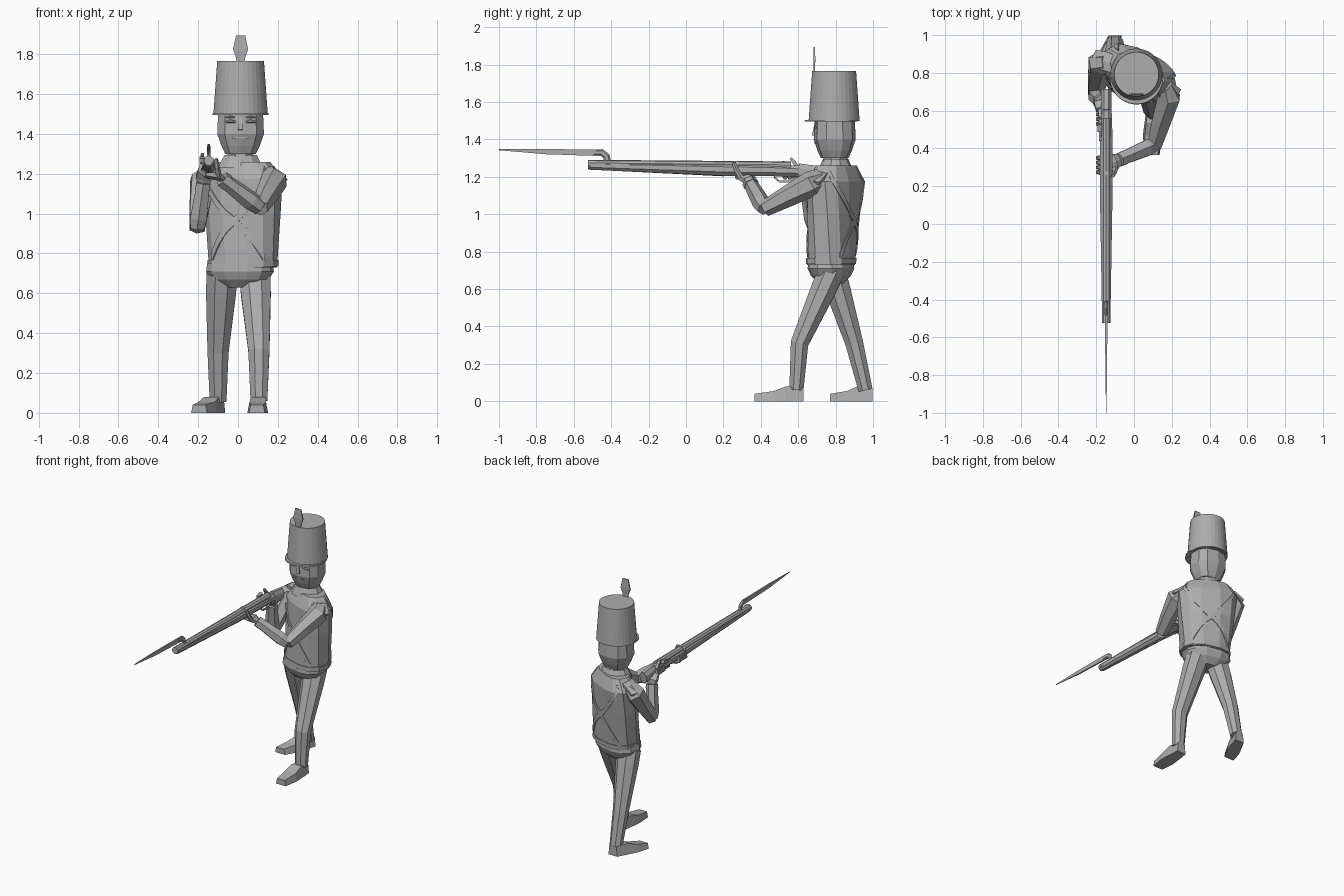
import bpy, bmesh, math
from mathutils import Vector

if "Cube" in bpy.data.objects:
    bpy.data.objects.remove(bpy.data.objects["Cube"])

shade = (.42, .42, .42, 1)
grey = bpy.data.materials.new("plain grey")
grey.use_nodes = True
grey.diffuse_color = shade
grey.node_tree.nodes["Principled BSDF"].inputs["Base Color"].default_value = shade


def skin(name, loops):
    """Bridge a list of point loops and close both ends."""
    bm = bmesh.new()
    rows = [[bm.verts.new(point) for point in loop] for loop in loops]
    for low, high in zip(rows, rows[1:]):
        for i in range(len(low)):
            bm.faces.new((low[i - 1], low[i], high[i], high[i - 1]))
    bm.faces.new(rows[0])
    bm.faces.new(rows[-1])
    bmesh.ops.recalc_face_normals(bm, faces=bm.faces)
    mesh = bpy.data.meshes.new(name)
    bm.to_mesh(mesh)
    bm.free()
    mesh.materials.append(grey)
    bpy.context.collection.objects.link(bpy.data.objects.new(name, mesh))


def corners(sides):
    return [(i + .5) * math.tau / sides for i in range(sides)]


def tube(name, points, radii, sides=6, flat=1):
    """Faceted bar along points; flat is its height divided by its width."""
    points = [Vector(point) for point in points]
    steep = abs((points[-1] - points[0]).normalized().z) > .7
    up = Vector((0, 1, 0)) if steep else Vector((0, 0, 1))
    grow = 1 / math.cos(math.pi / sides)
    loops = []
    for k, (point, radius) in enumerate(zip(points, radii)):
        along = points[min(k + 1, len(points) - 1)] - points[max(k - 1, 0)]
        across = along.cross(up).normalized()
        above = across.cross(along).normalized() * flat
        loops.append([point + (across * math.cos(a) + above * math.sin(a)) * radius * grow
                      for a in corners(sides)])
    skin(name, loops)


def oval(centre, width, depth, turn, angle, power=.8):
    """Point on a rounded rectangle that is turned about the upright axis."""
    c, s = math.cos(angle), math.sin(angle)
    u = math.copysign(abs(c) ** power, c) * width
    v = math.copysign(abs(s) ** power, s) * depth
    return Vector(centre) + Vector((u * math.cos(turn) - v * math.sin(turn),
                                    u * math.sin(turn) + v * math.cos(turn), 0))


def stack(name, x, y, levels, sides, ratio=1, turn=0, power=1):
    """Upright body from pairs of height and half width."""
    skin(name, [[oval((x, y, z), w, w * ratio, turn, a, power) for a in corners(sides)]
                for z, w in levels])


def coat_point(t, angle, grow=0):
    """Coat surface from waist (t = 0) to collar (t = 1); the left shoulder leads."""
    shrink = 1 - 2 * max(0, t - .84)
    width = (.17 + .045 * t) * shrink + grow
    return oval((.025, .775 + .03 * t, .73 + .53 * t), width, .12 * shrink + grow,
                -math.radians(15 + 15 * t), angle)


def coat_band(name, heights, grow=0):
    skin(name, [[coat_point(t, a, grow) for a in corners(12)] for t in heights])


# Coat, belt, collar and hips
coat_band("coat", (0, .1, .5, .84, 1))
coat_band("waist_belt", (.01, .07), .006)
body_x, body_y = .013, .8
stack("collar", body_x, body_y, [(1.23, .12), (1.295, .085)], 10, .8)
stack("hips", .01, .775, [(.63, .09), (.67, .145), (.71, .17), (.75, .165)], 12, .7, -.2, .8)

# Crossed straps laid on the coat, front and back
for label, facing in (("front", -90), ("back", 90)):
    for side, lean in (("left", 1), ("right", -1)):
        loops = []
        for k in range(15):
            angle = math.radians(facing + lean * (8 * k - 64))
            t = .92 - .06 * k
            low, high = max(t - .04, 0), t + .04
            loops.append([coat_point(low, angle, -.01), coat_point(high, angle, -.01),
                          coat_point(high, angle, .004), coat_point(low, angle, .004)])
        skin(f"{label}_{side}_strap", loops)

# Head and face
stack("neck", body_x, body_y, [(1.25, .07), (1.33, .07)], 8)
stack("head", body_x, body_y - .005, [(1.3, .08), (1.34, .1), (1.4, .122), (1.51, .117)],
      10, .92, power=.8)
face_y = .692
tube("nose", [(body_x, face_y, 1.48), (body_x, face_y - .006, 1.42)], (.006, .013), 4)
tube("mouth", [(body_x + dx, face_y, 1.38) for dx in (-.04, .04)], (.004, .004), 4)
for side, sign in (("left", 1), ("right", -1)):
    for part, z, size in (("eye", 1.465, .008), ("brow", 1.487, .005)):
        tube(f"{side}_{part}",
             [(body_x + sign * .05 + dx, face_y, z - abs(dx) / 5) for dx in (-.025, 0, .025)],
             (size / 2, size, size / 2))

# Tall hat with visor and plume
stack("hat", body_x, body_y - .008, [(1.5, .137), (1.765, .118)], 32)
stack("visor", body_x, body_y - .025, [(1.495, .142), (1.505, .14)], 32)
tube("plume", [(body_x, .686, z) for z in (1.74, 1.78, 1.825, 1.895)],
     (.02, .022, .038, .023), 4, .15)

# Legs and shoes: the left strides forward, the right braces behind
for side, x, knee_y, ankle_y, toe_x, length in (("left", .105, .607, .59, .095, .225),
                                                ("right", -.1, .9, .96, -.195, .19)):
    hip = Vector((x * .8, .78, .7))
    knee = Vector((x, knee_y, .31))
    ankle = Vector((x, ankle_y, .06))
    tube(f"{side}_leg", [hip, hip.lerp(knee, .25), knee, ankle], (.078, .075, .053, .042), 8, .9)
    toe = Vector((toe_x, ankle_y - length, 0))
    heel = Vector((x, ankle_y + .037, 0))
    loops = []
    for t, width, height in ((0, .036, .07), (.35, .046, .08), (.6, .052, .055), (1, .04, .04)):
        spot = heel.lerp(toe, t)
        loops.append([spot + Vector((sign * width * inset, 0, z))
                      for sign, z, inset in ((-1, 0, 1), (1, 0, 1), (1, height, .8), (-1, height, .8))])
    skin(f"{side}_shoe", loops)


# Arms: wing, upper arm, forearm, cuff and palm between three joints
def arm(side, shoulder, elbow, hand, reach):
    shoulder, elbow, hand = Vector(shoulder), Vector(elbow), Vector(hand)
    root = Vector((body_x, body_y, 1.25))
    cap = shoulder + Vector((0, 0, .025))
    tube(f"{side}_wing", [root.lerp(cap, .5), root.lerp(cap, .9), root.lerp(shoulder, 1.2)],
         (.045, .05, .04), flat=.3)
    tube(f"{side}_upper_arm",
         [shoulder.lerp(root, .2), shoulder.lerp(elbow, .1), shoulder.lerp(elbow, .55), elbow],
         (.045, .06, .05, .038))
    tube(f"{side}_forearm", [elbow, elbow.lerp(hand, .2), elbow.lerp(hand, .9)], (.034, .042, .032))
    tube(f"{side}_cuff", [elbow.lerp(hand, .78), elbow.lerp(hand, .9)], (.037, .035))
    tube(f"{side}_palm", [elbow.lerp(hand, .88), hand, hand + Vector(reach)],
         (.025, .042, .03), flat=.5)


arm("left", (.19, .7, 1.18), (.11, .42, 1.03), (-.1, .33, 1.19), (-.07, -.02, .01))
arm("right", (-.175, .87, 1.19), (-.205, .69, .925), (-.17, .64, 1.18), (0, -.04, .04))

gun_x, gun_z = -.147, 1.25


def on_gun(y, rise, aside=0):
    return Vector((gun_x + aside, y, gun_z + rise))


# Fingers curl up the far side of the gun, the thumb up the near side
for side, start in (("left", .275), ("right", .53)):
    for k in range(4):
        y = start + k / 40
        tube(f"{side}_finger_{k + 1}",
             [on_gun(y, -.055, -.015), on_gun(y, -.035, -.043), on_gun(y, 0, -.035)],
             (.011, .011, .009), 5)
tube("left_thumb", [on_gun(.3, -.06, .05), on_gun(.27, -.015, .042), on_gun(.255, .025, .037)],
     (.013, .011, .008), 5)

# Musket
tube("stock", [on_gun(-.51, .01), on_gun(.2, -.01), on_gun(.5, -.015), on_gun(.62, -.02)],
     (.022, .034, .032, .028), 8)
tube("butt", [on_gun(.6, -.02), on_gun(.71, -.035)], (.028, .028), 8, 1.5)
tube("barrel", [on_gun(-.525, .017), on_gun(.56, .006)], (.023, .025), 10)
tube("ramrod", [on_gun(-.52, -.004), on_gun(.2, -.04)], (.006, .006))
tube("barrel_band", [on_gun(.26, -.005), on_gun(.28, -.005)], (.035, .035), 8, 1.15)
tube("lock_plate", [on_gun(.44, -.005, -.032), on_gun(.6, -.015, -.032)], (.005, .006), 4, 3)
tube("hammer", [on_gun(.6, 0, -.034), on_gun(.56, .05, -.032)], (.011, .007), 4)
tube("flash_pan", [on_gun(.49, .015, -.034), on_gun(.53, .025, -.034)], (.011, .012), 4)
tube("trigger_guard", [on_gun(.47, -.05), on_gun(.5, -.075), on_gun(.56, -.075), on_gun(.59, -.05)],
     [.005] * 4, 4)

# Bayonet
tube("bayonet_neck", [on_gun(-.42, .03), on_gun(-.425, .06), on_gun(-.45, .08), on_gun(-.5, .08)],
     (.009, .009, .009, .007), flat=1.8)
tube("bayonet_blade", [on_gun(-.45, .078), on_gun(-.75, .085), on_gun(-1, .095)],
     (.006, .005, .001), 4, 2.8)
